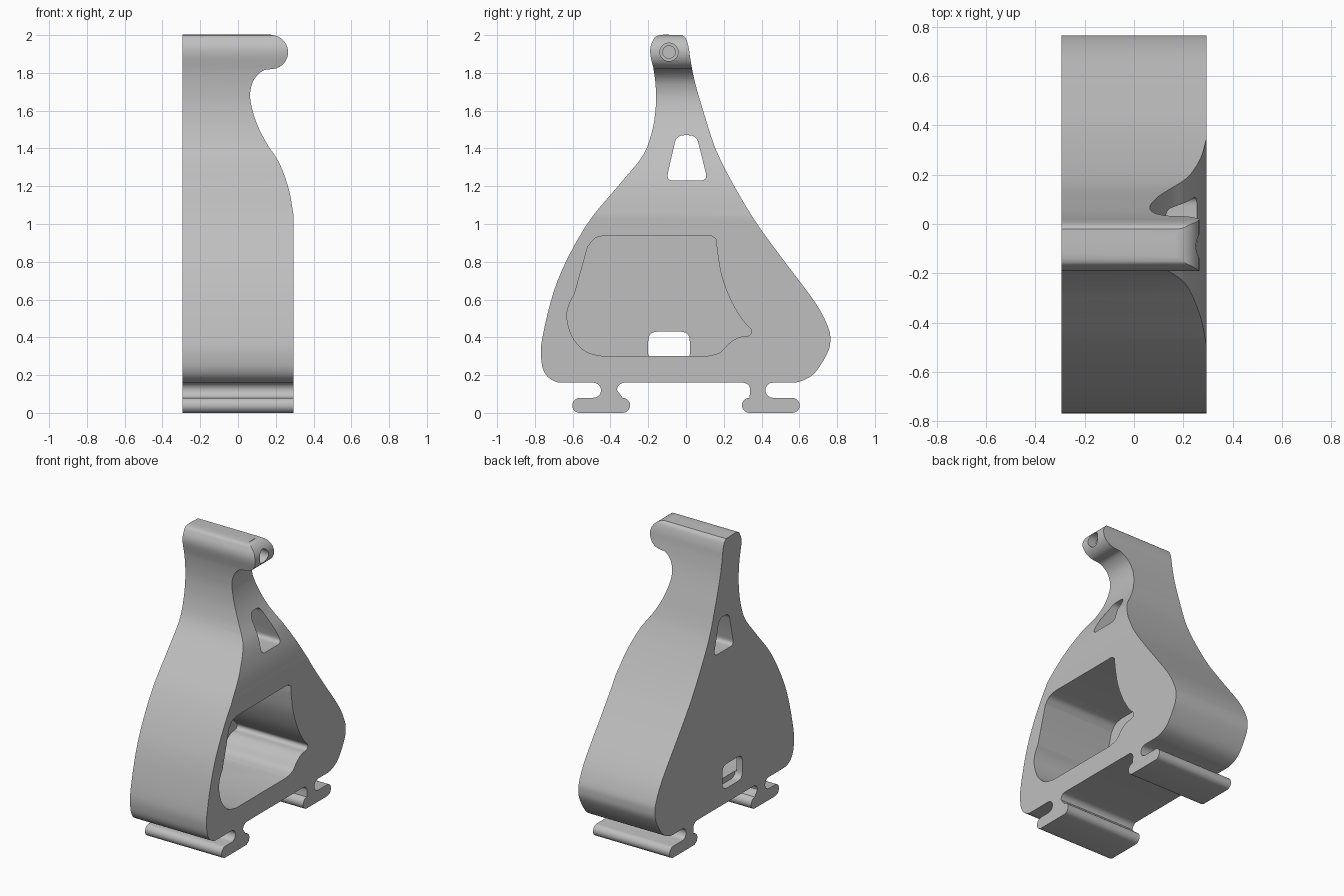
import bpy, bmesh
from math import sin, cos, radians
from mathutils import Vector

if "Cube" in bpy.data.objects:
    bpy.data.objects.remove(bpy.data.objects["Cube"], do_unlink=True)

grey = bpy.data.materials.new("plain grey")
grey.use_nodes = True
colour = (0.52, 0.52, 0.52, 1)
grey.diffuse_color = colour
grey.node_tree.nodes["Principled BSDF"].inputs["Base Color"].default_value = colour


def smooth(points, steps=5):
    """Run a soft curve through points given in hundredths."""
    pts = [Vector(p) / 100 for p in points]
    pts = [2 * pts[0] - pts[1]] + pts + [2 * pts[-1] - pts[-2]]
    curve = []
    for a, b, c, d in zip(pts, pts[1:], pts[2:], pts[3:]):
        for i in range(steps):
            t = i / steps
            curve.append(b + (c - a) * t / 2
                         + (a - b * 2.5 + c * 2 - d / 2) * t * t
                         + ((b - c) * 3 + d - a) * t ** 3 / 2)
    return curve + [pts[-2]]


def arc(centre, radius, start, end, steps=10):
    angles = [radians(start + (end - start) * i / steps) for i in range(steps + 1)]
    return [Vector((centre[0] + radius * cos(a), centre[1] + radius * sin(a))) for a in angles]


def rounded(corners, radius):
    """Polygon in hundredths with every corner rounded off."""
    pts = [Vector(p) / 100 for p in corners]
    out = []
    for i, p in enumerate(pts):
        a = p + (pts[i - 1] - p).normalized() * radius
        b = p + (pts[(i + 1) % len(pts)] - p).normalized() * radius
        for k in range(7):
            t = k / 6
            out.append(a * (1 - t) ** 2 + p * 2 * t * (1 - t) + b * t * t)
    return out


def prism(name, profile, axis, low, high):
    """Extrude a closed profile along x or y."""
    place = (lambda p, w: (w, *p)) if axis == "x" else (lambda p, w: (p[0], w, p[1]))
    bm = bmesh.new()
    base = bm.faces.new([bm.verts.new(place(p, low)) for p in profile])
    grown = bmesh.ops.extrude_face_region(bm, geom=[base])["geom"]
    shift = Vector(place((0, 0), high - low))
    bmesh.ops.translate(bm, vec=shift, verts=[g for g in grown if isinstance(g, bmesh.types.BMVert)])
    bmesh.ops.remove_doubles(bm, verts=bm.verts, dist=0.0002)
    bmesh.ops.recalc_face_normals(bm, faces=bm.faces)
    mesh = bpy.data.meshes.new(name)
    bm.to_mesh(mesh)
    bm.free()
    obj = bpy.data.objects.new(name, mesh)
    bpy.context.collection.objects.link(obj)
    return obj


def cut(target, cutter):
    mod = target.modifiers.new("cut", "BOOLEAN")
    mod.operation, mod.solver, mod.object = "DIFFERENCE", "EXACT", cutter
    cutter.hide_render = True
    bpy.context.view_layer.objects.active = target
    bpy.ops.object.modifier_apply(modifier=mod.name)
    bpy.data.objects.remove(cutter, do_unlink=True)


def foot(side, inner, outer):
    """T-shaped rail foot, walked from the middle outwards, then mirrored."""
    r = 0.04
    path = arc((inner - r, 0.12), r, 90, 0)
    path += arc((0.336, r), r, 90, 270)
    path += arc((0.562, r), r, -90, 90)
    path += arc((outer + r, 0.12), r, 270, 90)
    return path if side > 0 else [Vector((-p.x, p.y)) for p in reversed(path)]


# Side outline: front flank, two feet, back flank
front_flank = smooth([(-2, 200), (-14, 200), (-17.5, 197), (-19, 191), (-17, 181), (-16, 72 + 100),
                      (-16, 162), (-18, 149), (-23, 136), (-36, 120), (-53, 99), (-68, 70),
                      (-76, 40), (-76.5, 27), (-74, 20), (-69, 16.5), (-64, 16)])
back_flank = smooth([(53, 16), (60, 16.5), (68, 21), (75, 32), (76.4, 39), (75, 46), (68, 59),
                     (50, 83), (37, 101), (25, 121), (16, 139), (10, 157), (5, 174),
                     (2.5, 186), (1.5, 193), (0, 198), (-2, 200)])
body = prism("clip_body", front_flank + foot(-1, 0.365, 0.45) + foot(1, 0.34, 0.42) + back_flank[:-1],
             "x", -0.295, 0.295)

# Hooked neck and round knob, trimmed from the left side
neck = smooth([(31, 98), (29.5, 104), (27, 118), (22, 132), (15, 143), (10, 153), (7, 163),
               (6.5, 170), (8.5, 176.5), (13, 181), (17.5, 182)])
neck += arc((0.175, 1.91), 0.0902, -89, 90, 18)
neck += [Vector((0.175, 2.1)), Vector((0.5, 2.1)), Vector((0.5, 0.98))]
cut(body, prism("neck_cutter", neck, "y", -1, 1))

# Deep pocket open on the left side
back_wall = -0.25
pocket = smooth([(-42, 94), (13, 94)], 1)
pocket += smooth([(16, 92), (16.6, 85), (19, 72), (24, 59), (30, 49), (34.5, 44), (33.5, 41),
                  (28, 40), (23, 37), (18, 32), (11, 30)])
pocket += smooth([(-44, 30), (-53, 32.5), (-60, 40), (-63, 50), (-62, 57), (-59, 63)])
pocket += smooth([(-52, 88), (-48, 92.5), (-42, 94)])[:-1]
cut(body, prism("pocket_cutter", pocket, "x", back_wall, 0.5))

# Small window through the pocket's wall, and the tapered hole through the neck
window = rounded([(-20, 26), (2, 26), (2, 43), (-20, 43)], 0.05)
cut(body, prism("window_cutter", window, "x", -0.5, back_wall + 0.01))
slot = rounded([(-10.5, 123), (11.5, 123), (5.5, 147), (-5, 147)], 0.04)
cut(body, prism("slot_cutter", slot, "x", -0.5, 0.5))

# Stepped screw hole in the knob
for radius, depth in ((0.048, 0.2), (0.033, 0.1)):
    cut(body, prism("bore_cutter", arc((-0.09, 1.91), radius, 0, 345, 23), "x", depth, 0.4))

body.data.materials.clear()
body.data.materials.append(grey)
for face in body.data.polygons:
    face.material_index = 0
bpy.ops.object.select_all(action="DESELECT")
body.select_set(True)
bpy.context.view_layer.objects.active = body
bpy.ops.object.shade_smooth_by_angle(angle=radians(30))
